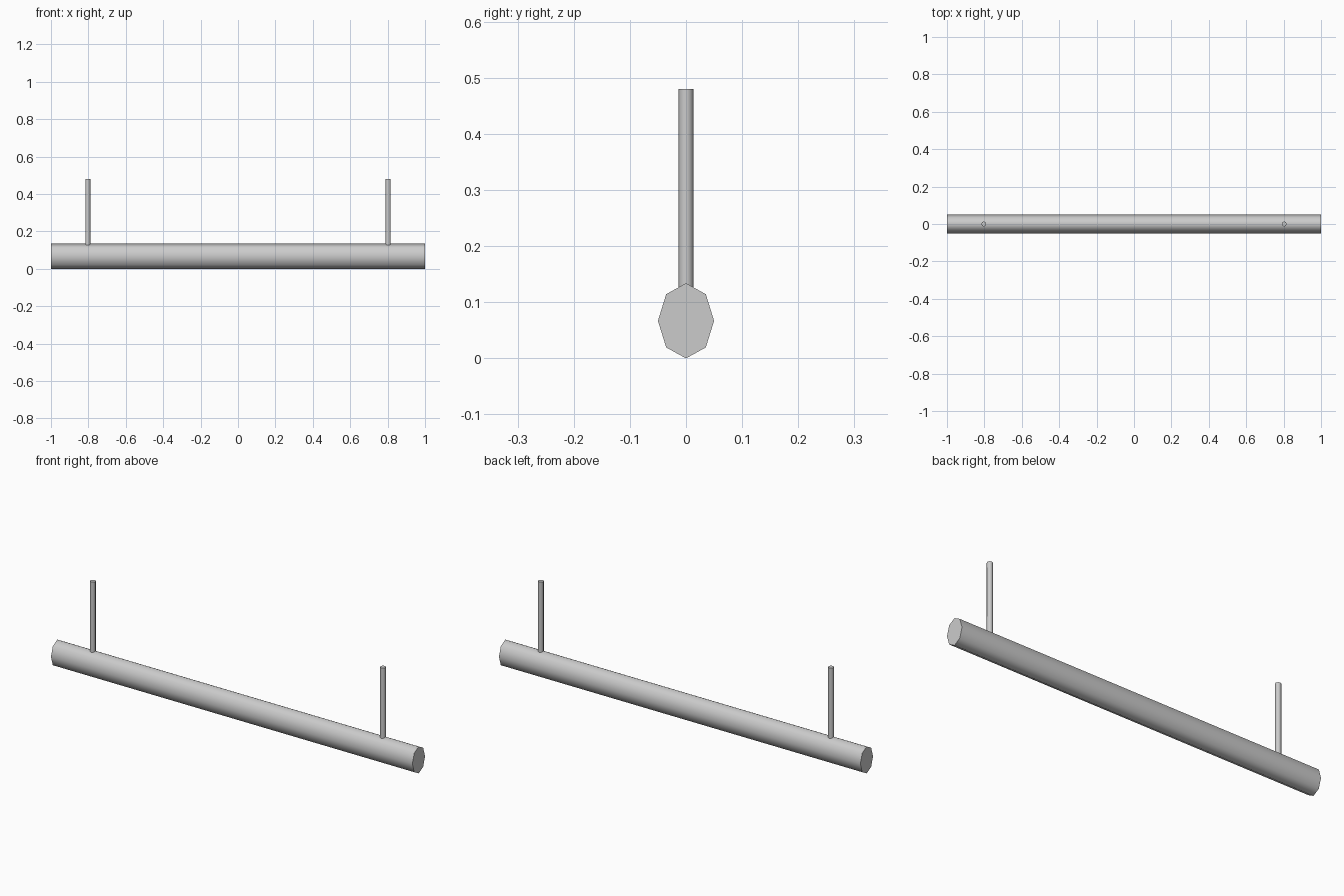
import bpy
import math

cube = bpy.data.objects.get("Cube")
if cube:
    bpy.data.objects.remove(cube, do_unlink=True)

# Single plain grey finish
grey = bpy.data.materials.new("light_grey")
grey.use_nodes = True
colour = (0.6, 0.6, 0.6, 1)
grey.diffuse_color = colour
grey.node_tree.nodes["Principled BSDF"].inputs["Base Color"].default_value = colour


def octagonal_bar(name, radius, length, location, rotation=(0, 0, 0), scale=(1, 1, 1)):
    """Eight-sided bar with smooth sides and sharp flat ends."""
    bpy.ops.mesh.primitive_cylinder_add(vertices=8, radius=radius, depth=length,
                                        location=location, rotation=rotation)
    bar = bpy.context.object
    bar.name = name
    bar.scale = scale
    bpy.ops.object.transform_apply(location=False, rotation=True, scale=True)
    bar.data.materials.append(grey)
    bpy.ops.object.shade_smooth_by_angle(angle=math.radians(60))
    return bar


# Horizontal tube, taller than deep
half_height, half_depth = 0.067, 0.05
octagonal_bar("lamp_tube", half_height, 2, (0, 0, half_height),
              rotation=(0, math.pi / 2, 0), scale=(1, half_depth / half_height, 1))

# Two hanging rods, sunk slightly into the tube
rod_top, rod_base = 0.48, 0.12
for side, x in (("left", 0.803), ("right", -0.803)):
    octagonal_bar(side + "_hanging_rod", 0.0135, rod_top - rod_base,
                  (x, 0, (rod_top + rod_base) / 2))
